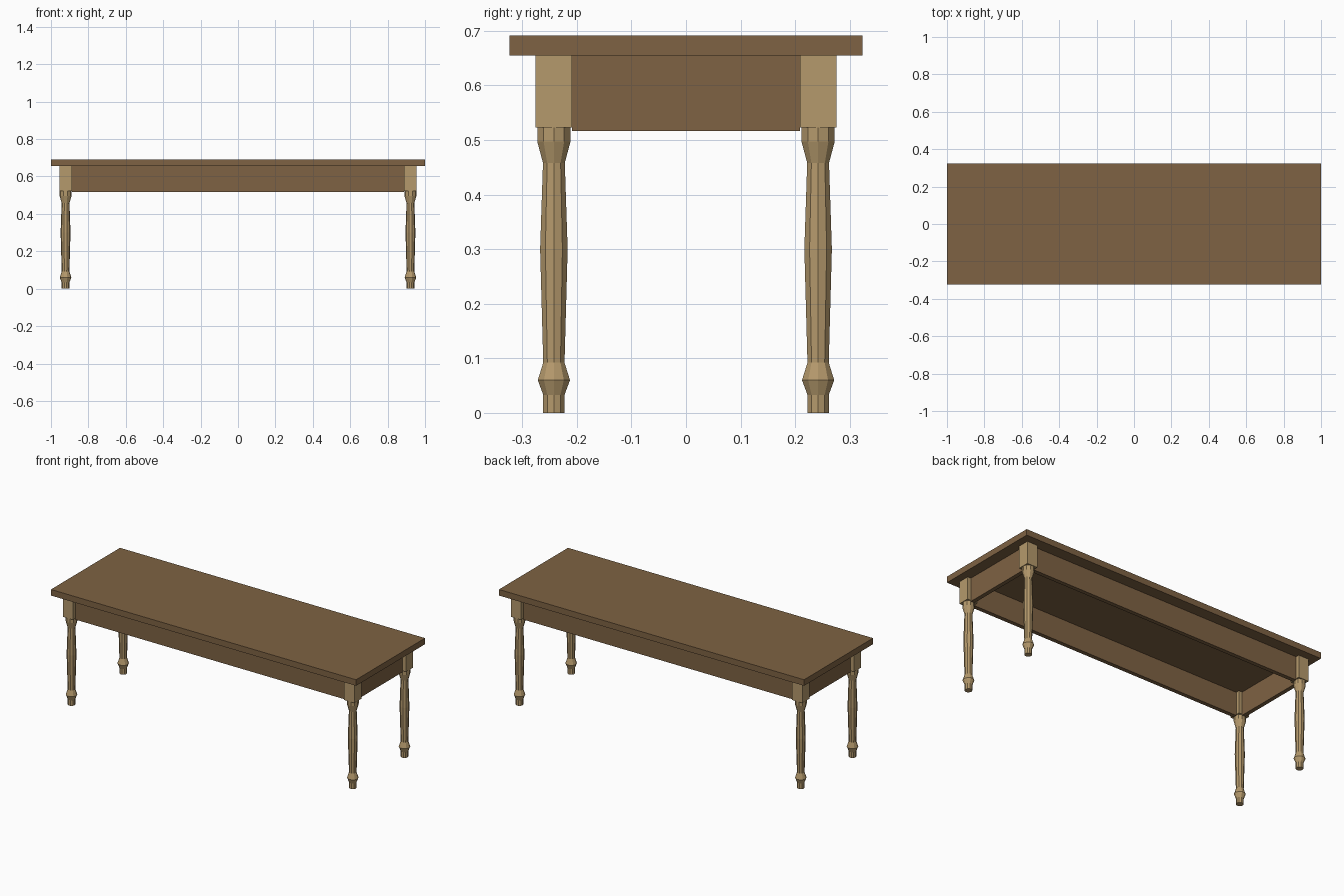
import bpy, bmesh, math

if "Cube" in bpy.data.objects:
    bpy.data.objects.remove(bpy.data.objects["Cube"])

def material(name, rgb):
    m = bpy.data.materials.new(name)
    m.diffuse_color = (*rgb, 1)
    m.use_nodes = True
    m.node_tree.nodes["Principled BSDF"].inputs["Base Color"].default_value = m.diffuse_color
    return m

dark = material("dark wood", (0.21, 0.123, 0.056))
light = material("light wood", (0.46, 0.32, 0.15))

def finish(name, bm, mat):
    bmesh.ops.recalc_face_normals(bm, faces=bm.faces)
    me = bpy.data.meshes.new(name)
    bm.to_mesh(me)
    bm.free()
    me.materials.append(mat)
    ob = bpy.data.objects.new(name, me)
    bpy.context.collection.objects.link(ob)
    return ob

def add_box(bm, lo, hi):
    vs = bmesh.ops.create_cube(bm, size=1)["verts"]
    for v in vs:
        for i in range(3):
            v.co[i] = lo[i] if v.co[i] < 0 else hi[i]

def box(name, lo, hi, mat):
    bm = bmesh.new()
    add_box(bm, lo, hi)
    return finish(name, bm, mat)

LX, LY, HB = 0.922, 0.242, 0.0335   # leg centre and half block width
Z0, Z1, Z2 = 0.516, 0.655, 0.691    # apron bottom, top underside, top surface
OUT, IN = 0.012, -0.012             # apron faces relative to the leg centre

# Table top
box("table_top", (-1, -0.323, Z1), (1, 0.323, Z2), dark)

# Aprons between the leg blocks
for s, side in ((-1, "front"), (1, "back")):
    a, b = sorted((s * (LY + OUT), s * (LY + IN)))
    box(side + "_apron", (-LX + HB, a, Z0), (LX - HB, b, Z1), dark)
for s, side in ((-1, "left"), (1, "right")):
    a, b = sorted((s * (LX + OUT), s * (LX + IN)))
    box(side + "_apron", (a, -LY + HB, Z0), (b, LY - HB, Z1), dark)

# Turned legs: square block over a lathed ten-sided profile (radius, height)
PROFILE = [(0.0205, 0), (0.0205, 0.033), (0.031, 0.06), (0.0205, 0.092),
           (0.0265, 0.30), (0.021, 0.458), (0.032, 0.497), (0.032, 0.523)]
SIDES = 10

def leg(name, x, y):
    bm = bmesh.new()
    rings = []
    for r, z in PROFILE:
        rings.append([bm.verts.new((x + r * math.cos(2 * math.pi * i / SIDES),
                                    y + r * math.sin(2 * math.pi * i / SIDES), z))
                      for i in range(SIDES)])
    for a, b in zip(rings, rings[1:]):
        for i in range(SIDES):
            j = (i + 1) % SIDES
            bm.faces.new((a[i], a[j], b[j], b[i]))
    bm.faces.new(rings[0])
    bm.faces.new(rings[-1])
    add_box(bm, (x - HB, y - HB, 0.523), (x + HB, y + HB, Z1))
    finish(name, bm, light)

for sx, nx in ((-1, "left"), (1, "right")):
    for sy, ny in ((-1, "front"), (1, "back")):
        leg(f"{ny}_{nx}_leg", sx * LX, sy * LY)
